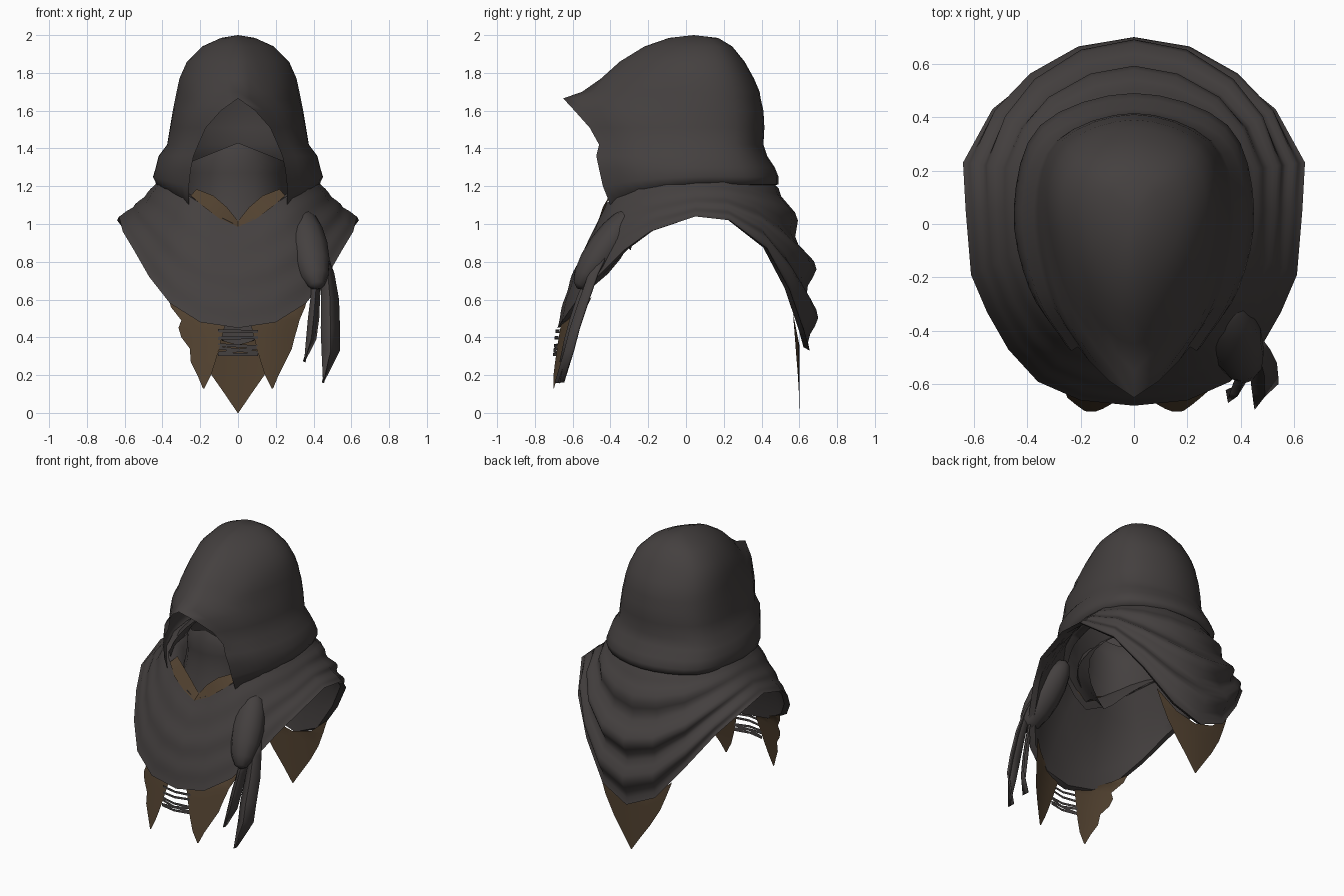
import bpy, bmesh, math
from mathutils import Vector, Matrix

if "Cube" in bpy.data.objects:
    bpy.data.objects.remove(bpy.data.objects["Cube"])


def material(name, rgb):
    m = bpy.data.materials.new(name)
    m.diffuse_color = (*rgb, 1)
    m.use_nodes = True
    m.node_tree.nodes["Principled BSDF"].inputs["Base Color"].default_value = m.diffuse_color
    return m


CLOTH = material("charcoal cloth", (0.058, 0.051, 0.050))
LEATHER = material("brown leather", (0.083, 0.053, 0.029))


def finish(name, bm, mat, angle=50):
    bmesh.ops.remove_doubles(bm, verts=bm.verts, dist=0.0005)
    bmesh.ops.recalc_face_normals(bm, faces=bm.faces)
    me = bpy.data.meshes.new(name)
    bm.to_mesh(me)
    bm.free()
    me.materials.append(mat)
    me.shade_smooth()
    me.set_sharp_from_angle(angle=math.radians(angle))
    ob = bpy.data.objects.new(name, me)
    bpy.context.collection.objects.link(ob)
    return ob


def grid(name, rows, mat, angle=50):
    """Skin a list of equally long point rows."""
    bm = bmesh.new()
    vs = [[bm.verts.new(p) for p in r] for r in rows]
    for a, b in zip(vs, vs[1:]):
        for i in range(len(a) - 1):
            bm.faces.new((a[i], a[i + 1], b[i + 1], b[i]))
    return finish(name, bm, mat, angle)


def flip(p):
    return Vector((-p.x, p.y, p.z))


def mirrored(half):
    """Complete a right-hand half row (ending on x = 0) with its left side."""
    return half + [flip(p) for p in reversed(half[:-1])]


def spline(pts, n, round_start=False):
    """Smooth curve through the points, n samples per span."""
    p = [Vector(q) for q in pts]
    first = flip(p[1]) if round_start else 2 * p[0] - p[1]
    p = [first] + p + [flip(p[-2])]
    out = []
    for i in range(1, len(p) - 2):
        a, b, c, d = p[i - 1:i + 3]
        for k in range(n):
            t = k / n
            out.append(0.5 * (2 * b + (c - a) * t + (2 * a - 5 * b + 4 * c - d) * t * t
                              + (3 * b - a - 3 * c + d) * t ** 3))
    return out + [p[-2]]


# Hood: level, opening rim x, rim y, half width, back y, rim drop
HOOD = [
    (2.00, 0.00, 0.04, 0.00, 0.04, 0), (1.985, 0.00, -0.09, 0.09, 0.17, 0),
    (1.94, 0.00, -0.22, 0.19, 0.245, 0), (1.86, 0.00, -0.35, 0.27, 0.31, 0),
    (1.77, 0.00, -0.45, 0.31, 0.36, 0), (1.70, 0.00, -0.55, 0.325, 0.39, 0),
    (1.665, 0.00, -0.65, 0.332, 0.395, 0), (1.60, 0.09, -0.59, 0.345, 0.41, 0),
    (1.51, 0.17, -0.51, 0.36, 0.415, 0), (1.42, 0.21, -0.46, 0.375, 0.41, 0),
    (1.36, 0.235, -0.475, 0.42, 0.43, 0), (1.30, 0.25, -0.46, 0.435, 0.47, 0.01),
    (1.25, 0.26, -0.44, 0.45, 0.49, 0.05), (1.21, 0.26, -0.40, 0.43, 0.49, 0.11),
    (1.19, 0.25, -0.36, 0.36, 0.42, 0.09), (1.25, 0.29, -0.34, 0.35, 0.38, 0.05),
]
rows = []
for z, rx, ry, w, back, drop in HOOD:
    ym = min(0.06, max(back - 0.03, (ry + back) / 2))
    # the closed rows share one slope near the peak, so the brow stays smooth
    my = max(ry, -0.57)
    ctrl = [(rx, ry, z - drop),
            (rx + (w - rx) * 0.7, my + (ym - my) * 0.4, z - drop * 0.35),
            (w, ym, z), (w * 0.78, ym + (back - ym) * 0.72, z), (0, back, z)]
    rows.append(mirrored(spline(ctrl, 4, z > 1.75)))
grid("hood", rows, CLOTH, 100)

# Shoulder cowl: neckline and lower edge, front to back on the right side
NECK = [(0, -.47, .99), (.1, -.45, 1.04), (.2, -.42, 1.11), (.28, -.36, 1.16),
        (.36, -.25, 1.2), (.42, -.1, 1.21), (.43, .05, 1.22), (.42, .2, 1.22),
        (.36, .32, 1.21), (.27, .41, 1.2), (.13, .47, 1.2), (0, .49, 1.19)]
EDGE = [(0, -.68, .45), (.2, -.66, .48), (.36, -.59, .58), (.47, -.47, .72),
        (.55, -.33, .86), (.61, -.19, .96), (.63, .05, 1.04), (.64, .23, 1.02),
        (.53, .43, .87), (.38, .55, .65), (.2, .63, .42), (0, .655, .33)]
neck = [Vector(p) for p in NECK]
edge = [Vector(p) for p in EDGE]
axis = Vector((0, 0.05, 0))


def outward(p):
    d = Vector((p.x, p.y, 0)) - axis
    return d.normalized()


def inset(p, scale, dz):
    q = axis + (Vector((p.x, p.y, 0)) - axis) * scale
    return Vector((q.x, q.y, p.z + dz))


def drape(t, gap=0.0, folds=1.0):
    """One ring of the cowl between neckline (0) and lower edge (1)."""
    half = []
    for a, b in zip(neck, edge):
        p = a.lerp(b, t)
        d = outward(p)
        behind = max(0, d.y) ** 2
        ahead = max(0, -d.y) ** 2
        env = math.sin(math.pi * t)
        fold = folds * math.cos(2 * math.pi * (t - 0.48) / 0.32) * math.sqrt(max(env, 0))
        p = p + d * (env * (0.005 + 0.08 * behind + 0.025 * ahead)
                     + fold * (0.004 + 0.032 * behind) - gap)
        p.z -= env * 0.02 * abs(d.x)
        half.append(p)
    return mirrored(half)


RINGS = 20
rows = [mirrored([inset(p, 0.66, -0.13) for p in neck]),
        mirrored([inset(p, 0.80, -0.04) for p in neck]),
        mirrored([inset(p, 0.92, 0.03 * max(0, min(1, 2 * p.y + 0.6))) for p in neck])]
rows += [drape(k / RINGS) for k in range(RINGS + 1)]
# hem turned under into a plain lining
rows += [drape(t, g, 0) for t, g in ((0.98, 0.035), (0.8, 0.03), (0.55, 0.03), (0.3, 0.03), (0.1, 0.03))]
grid("shoulder_cowl", rows, CLOTH)

# Face mask inside the hood, with a nose bump at the top, flaring to the neckline
MASK = [(1.43, 0.25, -0.36, 0.10), (1.36, 0.27, -0.385, 0.05), (1.27, 0.275, -0.38, 0.0),
        (1.18, 0.28, -0.385, -0.01), (1.09, 0.29, -0.405, -0.04), (1.01, 0.29, -0.425, -0.08)]
rows = []
for z, w, front, dip in MASK:
    half = []
    for i in range(8, -1, -1):
        a = math.pi * i / 12
        y = 0.02 - math.cos(a) * (0.02 - front)
        s = math.sin(a) ** 0.85 if i else 0
        half.append(Vector((w * s, y, z - dip * s)))
    rows.append(mirrored(half))
grid("face_mask", rows, CLOTH)

# Leather collar showing in the V of the neckline
inner = [(0, -.43, 1.015), (.06, -.425, 1.09), (.13, -.405, 1.15), (.22, -.35, 1.185)]
outer = [(0, -.48, .985), (.1, -.46, 1.03), (.18, -.44, 1.09), (.25, -.39, 1.15)]
for side, label in ((1, "right"), (-1, "left")):
    grid("collar_" + label, [[(side * x, y, z) for x, y, z in r] for r in (inner, outer)], LEATHER)

# Front leather points, cut off along the cowl edge: height, inner x, outer x
PANEL = [(.62, .05, .37), (.56, .06, .355), (.49, .065, .325), (.45, .072, .315),
         (.40, .085, .30), (.34, .10, .285), (.27, .12, .25), (.20, .143, .215), (.13, .178, .186)]
NICKS = {.49: -0.025, .34: -0.03}


def front_y(x, z):
    return -0.73 + 0.9 * x * x + 0.2 * max(0, z - 0.15) + 0.1 * max(0, z - 0.47)


for side, label in ((1, "right"), (-1, "left")):
    rows = []
    for z, xi, xo in PANEL:
        if side < 0:
            xo += NICKS.get(z, 0)
        row = []
        for i in range(5):
            x = xi + (xo - xi) * i / 4
            zc = min(z, 0.475 + 1.0 * x * x)
            row.append((side * x, front_y(x, zc), zc))
        rows.append(row)
    grid("front_point_" + label, rows, LEATHER)

# Back leather point, also cut off along the cowl edge
rows = []
for z, w in ((.55, .29), (.42, .25), (.32, .21), (.2, .14), (.1, .07), (0, .002)):
    row = []
    for s in (-1, -.5, 0, .5, 1):
        x = w * s
        row.append((x, 0.6 - 0.4 * x * x, min(z, 0.36 + 2.0 * x * x)))
    rows.append(row)
grid("back_point", rows, LEATHER)

# Laces between the front points
for i, (zl, zr) in enumerate(((.435, .43), (.395, .40), (.36, .35), (.345, .32), (.315, .345), (.31, .31))):
    pts = []
    for s in (-1, -.5, 0, .5, 1):
        x = 0.105 * s
        z = zl + (zr - zl) * (s + 1) / 2
        pts.append((x, -0.705 + 0.2 * abs(x) + 0.1 * max(0, z - .3), z))
    grid("lace_%d" % (i + 1), [[(x, y, z + h) for x, y, z in pts] for h in (.008, -.008)], CLOTH)

# Knot on the right of the chest
bm = bmesh.new()
bmesh.ops.create_uvsphere(bm, u_segments=10, v_segments=8, radius=1)
mat = (Matrix.Translation((0.375, -0.425, 0.87)) @ Matrix.Rotation(-0.62, 4, 'X')
       @ Matrix.Rotation(-0.18, 4, 'Y') @ Matrix.Diagonal((0.105, 0.095, 0.265, 1)))
bmesh.ops.transform(bm, matrix=mat, verts=bm.verts)
finish("scarf_knot", bm, CLOTH)

# Hanging scarf tails: height, left x, right x, y
TAILS = {
    "outer": [(.82, .43, .48, -.46), (.74, .44, .51, -.50), (.6, .44, .535, -.55),
              (.45, .438, .54, -.60), (.33, .442, .54, -.63), (.16, .45, .454, -.68)],
    "inner": [(.76, .39, .45, -.50), (.62, .385, .435, -.56), (.5, .37, .43, -.60),
              (.39, .36, .415, -.63), (.27, .35, .354, -.655)],
}
for label, rows in TAILS.items():
    ob = grid("scarf_tail_" + label,
              [[(a, y, z), ((a + b) / 2, y - 0.015, z), (b, y + 0.03, z)] for z, a, b, y in rows], CLOTH)
    sol = ob.modifiers.new("thickness", 'SOLIDIFY')
    sol.thickness = 0.012
